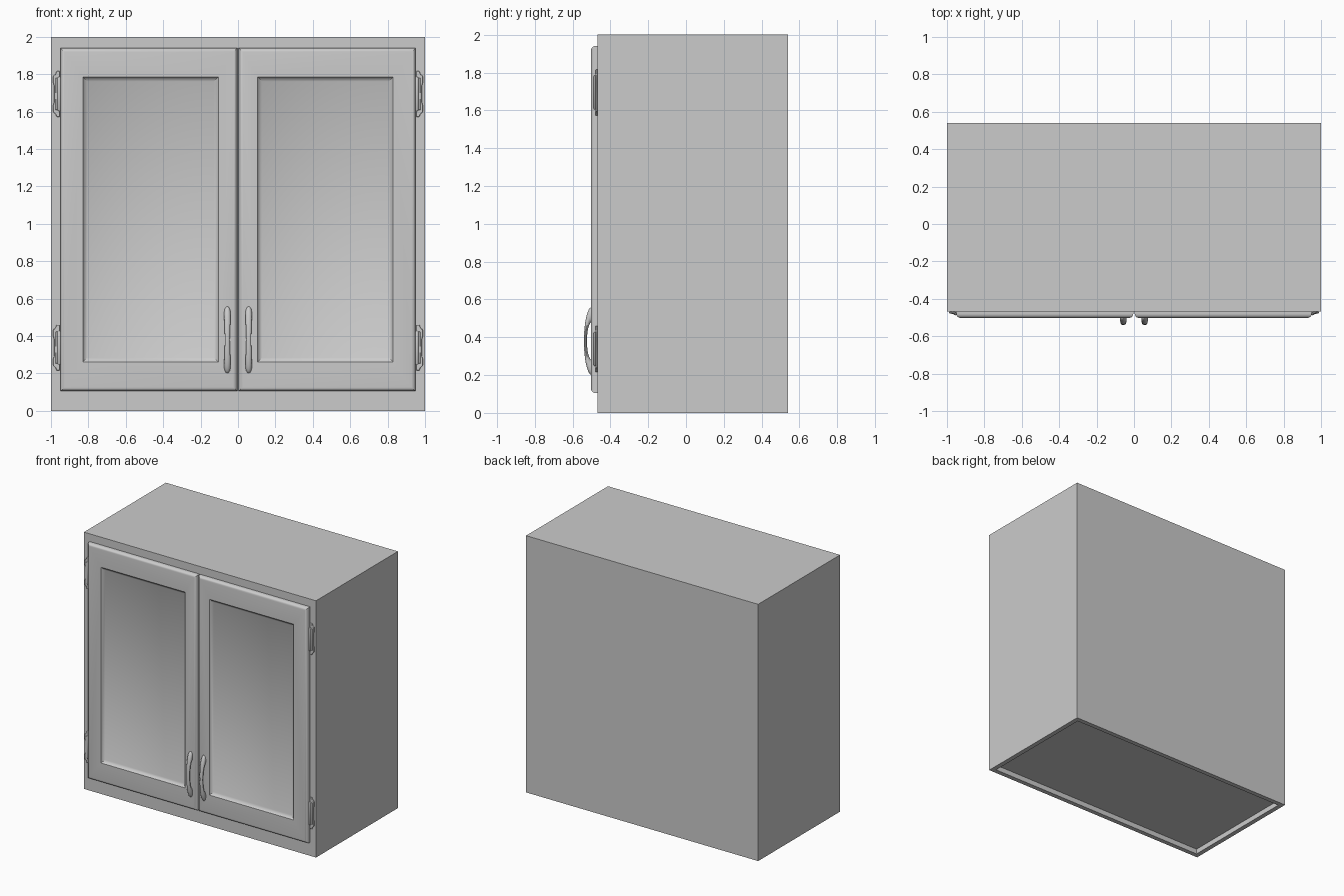
import bpy, bmesh, math

if "Cube" in bpy.data.objects:
    bpy.data.objects.remove(bpy.data.objects["Cube"])

FRONT, BACK = -0.468, 0.54     # carcass front and back
DOOR_Y = -0.502                # front face of the doors


def finish(bm, name, smooth=True, bevel=0, mirror=True):
    bmesh.ops.recalc_face_normals(bm, faces=bm.faces)
    me = bpy.data.meshes.new(name)
    bm.to_mesh(me)
    bm.free()
    ob = bpy.data.objects.new(name, me)
    bpy.context.collection.objects.link(ob)
    if bevel:
        m = ob.modifiers.new("soft_edges", 'BEVEL')
        m.width, m.segments = bevel, 2
    if mirror:
        ob.modifiers.new("mirror_x", 'MIRROR')
    if smooth:
        bpy.ops.object.select_all(action='DESELECT')
        ob.select_set(True)
        bpy.context.view_layer.objects.active = ob
        bpy.ops.object.shade_smooth_by_angle(angle=math.radians(35))
    return ob


def loft(rings):
    """Skin a list of equal-length point rings and cap both ends."""
    bm = bmesh.new()
    loops = [[bm.verts.new(p) for p in r] for r in rings]
    n = len(loops[0])
    for a, b in zip(loops, loops[1:]):
        for i in range(n):
            j = (i + 1) % n
            bm.faces.new((a[i], a[j], b[j], b[i]))
    bm.faces.new(loops[0])
    bm.faces.new(loops[-1])
    return bm


def rect_xz(box, inset, y):
    x0, x1, z0, z1 = box
    i = inset
    return [(x0 + i, y, z0 + i), (x1 - i, y, z0 + i),
            (x1 - i, y, z1 - i), (x0 + i, y, z1 - i)]


def rect_xy(inset, z):
    x, y0, y1 = 1 - inset, FRONT + inset, BACK - inset
    return [(-x, y0, z), (x, y0, z), (x, y1, z), (-x, y1, z)]


# Carcass: closed box with a recessed underside
finish(loft([rect_xy(0, 2), rect_xy(0, 0), rect_xy(0.036, 0), rect_xy(0.036, 0.04)]),
       "cabinet_body", smooth=False, mirror=False)

# Doors: rounded outer edge, flat frame, sloped step down to the panel
outer = (0.004, 0.95, 0.105, 1.94)
inner = (0.105, 0.83, 0.26, 1.785)
R = 0.022
rings = [rect_xz(outer, 0, FRONT), rect_xz(outer, 0, DOOR_Y + R)]
for k in range(1, 6):
    a = math.pi / 2 * k / 5
    rings.append(rect_xz(outer, R * (1 - math.cos(a)), DOOR_Y + R * (1 - math.sin(a))))
rings += [rect_xz(inner, 0, DOOR_Y), rect_xz(inner, 0.003, DOOR_Y + 0.005),
          rect_xz(inner, 0.024, DOOR_Y + 0.019)]
finish(loft(rings), "doors")

# Handles: arched bow, thick at the feet and thin in the middle
rings = []
STEPS, SIDES = 24, 14
for s in range(STEPS + 1):
    t = math.pi * s / STEPS
    c, h = math.cos(t), math.sin(t)
    zo, yo = 0.38 - 0.18 * c, DOOR_Y + 0.004 - 0.042 * h
    zi, yi = 0.38 - 0.10 * c, DOOR_Y + 0.004 - 0.026 * h
    w = 0.013 + 0.005 * abs(c)
    ring = []
    for k in range(SIDES):
        a = 2 * math.pi * k / SIDES
        f = (1 + math.cos(a)) / 2
        ring.append((0.057 + w * math.sin(a), yi + (yo - yi) * f, zi + (zo - zi) * f))
    rings.append(ring)
finish(loft(rings), "handles")


# Hinges: shaped leaf, raised pad and barrel
def slab(outline, y):
    return loft([[(x, FRONT, z) for x, z in outline], [(x, y, z) for x, z in outline]])


for place, zc in (("lower", 0.338), ("upper", 1.694)):
    half = [(0.953, 0.122), (0.970, 0.122), (0.976, 0.106), (0.988, 0.096), (0.988, 0.060),
            (0.984, 0.045)]
    leaf = [(x, zc + z) for x, z in half] + [(x, zc - z) for x, z in reversed(half)]
    finish(slab(leaf, FRONT - 0.010), place + "_hinge_leaf", bevel=0.003)
    pad = [(0.957, zc - 0.085), (0.976, zc - 0.085), (0.976, zc + 0.085), (0.957, zc + 0.085)]
    finish(slab(pad, FRONT - 0.014), place + "_hinge_pad", bevel=0.003)
    barrel = []
    for z, r in ((-0.09, 0.006), (-0.085, 0.009), (0.085, 0.009), (0.09, 0.006)):
        barrel.append([(0.956 + r * math.cos(2 * math.pi * k / 12),
                        FRONT - 0.011 + r * math.sin(2 * math.pi * k / 12), zc + z)
                       for k in range(12)])
    finish(loft(barrel), place + "_hinge_barrel")
